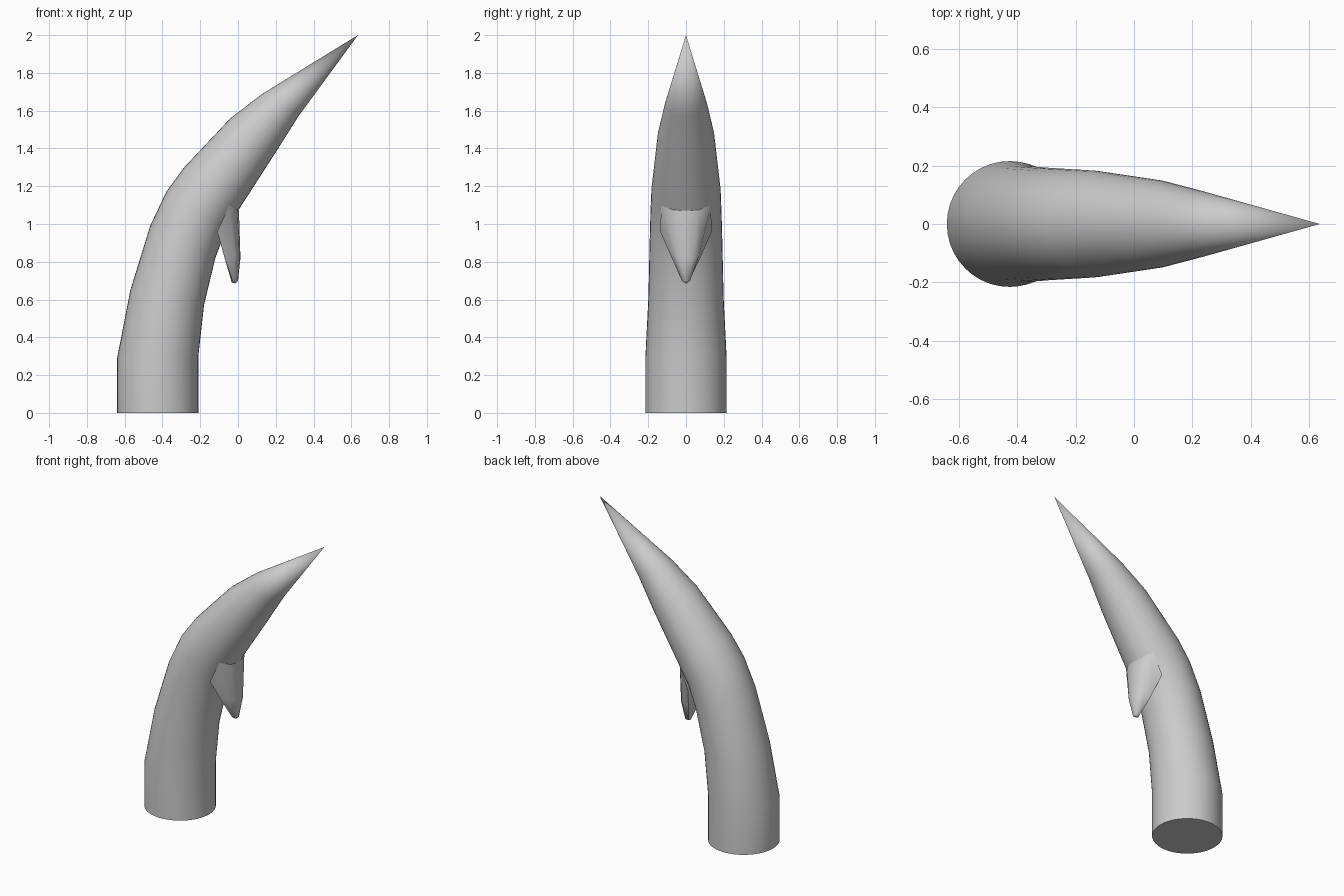
import bpy, bmesh, math
from mathutils import Vector

if "Cube" in bpy.data.objects:
    bpy.data.objects.remove(bpy.data.objects["Cube"])


def loft(name, rings, tip=None, angle=40):
    """Skin closed rings of points; close the start with a cap, the end with a tip or cap."""
    bm = bmesh.new()
    vr = [[bm.verts.new(p) for p in r] for r in rings]
    n = len(vr[0])
    for a, b in zip(vr, vr[1:]):
        for i in range(n):
            j = (i + 1) % n
            bm.faces.new((a[i], a[j], b[j], b[i]))
    bm.faces.new(vr[0][::-1])
    if tip:
        t = bm.verts.new(tip)
        for i in range(n):
            bm.faces.new((vr[-1][i], vr[-1][(i + 1) % n], t))
    else:
        bm.faces.new(vr[-1])
    bmesh.ops.recalc_face_normals(bm, faces=bm.faces)
    me = bpy.data.meshes.new(name)
    bm.to_mesh(me)
    bm.free()
    ob = bpy.data.objects.new(name, me)
    bpy.context.collection.objects.link(ob)
    bpy.ops.object.select_all(action='DESELECT')
    ob.select_set(True)
    bpy.context.view_layer.objects.active = ob
    bpy.ops.object.shade_smooth_by_angle(angle=math.radians(angle))
    return ob


# Curved spike: outer (x, z) and inner (x, z) ends of each round section
sections = [
    ((-.64, 0), (-.21, 0)),
    ((-.64, .29), (-.21, .30)),
    ((-.57, .65), (-.18, .57)),
    ((-.465, .99), (-.12, .82)),
    ((-.38, 1.17), (-.065, .965)),
    ((-.285, 1.30), (.0, 1.07)),
    ((-.04, 1.56), (.20, 1.38)),
    ((.13, 1.69), (.32, 1.57)),
]
rings = []
for o, i in sections:
    outer, inner = Vector((o[0], 0, o[1])), Vector((i[0], 0, i[1]))
    mid, arm = (outer + inner) / 2, (inner - outer) / 2
    side = Vector((0, arm.length, 0))
    rings.append([mid + arm * math.cos(t) + side * math.sin(t)
                  for t in (2 * math.pi * k / 40 for k in range(40))])
loft("curved_spike", rings, tip=(.635, 0, 2.0))


# Hooked barb: half sections mirrored across y, from top to point
def mirrored(half):
    return half + [(x, -y, z) for x, y, z in reversed(half) if y > 0]


halves = [
    [(.005, 0, 1.07), (-.003, .07, 1.075), (-.045, .13, 1.10), (-.11, .137, .96), (-.09, 0, .93)],
    [(.013, 0, .82), (.008, .04, .82), (-.02, .072, .84), (-.07, .075, .82), (-.068, 0, .81)],
    [(.0, 0, .70), (-.002, .012, .698), (-.012, .022, .70), (-.03, .018, .70), (-.033, 0, .69)],
]
loft("hooked_barb", [mirrored(h) for h in halves], tip=(-.015, 0, .685), angle=50)
